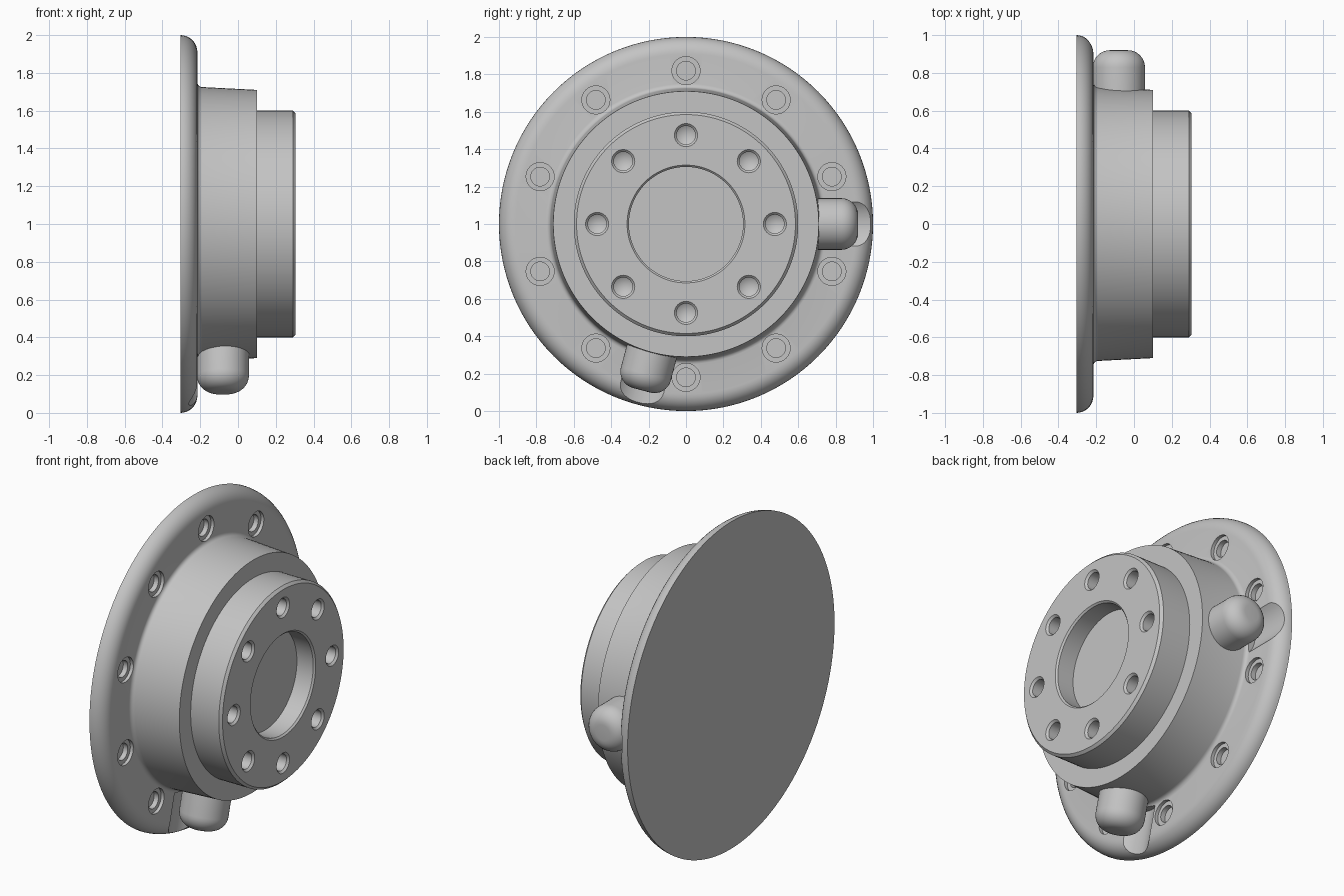
import bpy, bmesh
from math import sin, cos, pi, radians
from mathutils import Matrix, Vector

cube = bpy.data.objects.get("Cube")
if cube:
    bpy.data.objects.remove(cube)

grey = bpy.data.materials.new("machined grey")
grey.use_nodes = True
colour = (0.55, 0.55, 0.55, 1)
grey.diffuse_color = colour
grey.node_tree.nodes["Principled BSDF"].inputs["Base Color"].default_value = colour

CENTRE = Vector((0, 0, 1))
ALONG_X = Matrix.Rotation(pi / 2, 4, 'Y')   # local z becomes +x


def arc(h, r, radius, start, end, steps=8):
    """Rounded corner as (height, radius) points about centre (h, r)."""
    angles = [radians(start + (end - start) * i / steps) for i in range(steps + 1)]
    return [(h + radius * sin(a), r + radius * cos(a)) for a in angles]


def lathe(bm, profile, matrix, segments):
    """Spin (height, radius) points about local z, then place the result."""
    part = bmesh.new()
    verts = [part.verts.new((r, 0, h)) for h, r in profile]
    edges = [part.edges.new(pair) for pair in zip(verts, verts[1:])]
    bmesh.ops.spin(part, geom=verts + edges, cent=(0, 0, 0), axis=(0, 0, 1),
                   angle=2 * pi, steps=segments, use_merge=True)
    bmesh.ops.remove_doubles(part, verts=part.verts, dist=1e-5)
    bmesh.ops.recalc_face_normals(part, faces=part.faces)
    part.transform(matrix)
    mesh = bpy.data.meshes.new("part")
    part.to_mesh(mesh)
    part.free()
    bm.from_mesh(mesh)
    bpy.data.meshes.remove(mesh)


def make_object(name, bm):
    mesh = bpy.data.meshes.new(name)
    bm.to_mesh(mesh)
    bm.free()
    mesh.materials.append(grey)
    obj = bpy.data.objects.new(name, mesh)
    bpy.context.collection.objects.link(obj)
    return obj


def smooth(obj):
    bpy.ops.object.select_all(action='DESELECT')
    obj.select_set(True)
    bpy.context.view_layer.objects.active = obj
    bpy.ops.object.shade_smooth_by_angle(angle=radians(30))


def on_circle(x, radius, angle):
    return Matrix.Translation(CENTRE + Vector((x, radius * cos(angle), radius * sin(angle)))) @ ALONG_X


def radial(angle):
    """Local z points outward from the hub, at port height."""
    return (Matrix.Translation(CENTRE + Vector((-0.08, 0, 0)))
            @ Matrix.Rotation(angle - pi / 2, 4, 'X'))


# Flange, body and hub as one turned solid with a shallow bore
FACE, HUB = -0.215, 0.305
profile = [(-0.305, 0), (-0.305, 1.0)]
profile += arc(-0.305, 0.91, 0.09, 0, 90)
profile += arc(FACE + 0.025, 0.75, 0.025, 270, 180, 4)
profile += [(0.1, 0.71), (0.1, 0.6), (HUB - 0.015, 0.6), (HUB, 0.585),
            (HUB, 0.315), (HUB - 0.01, 0.305), (0.185, 0.305), (0.185, 0)]
profile = [(h, abs(r)) for h, r in profile]
bm = bmesh.new()
lathe(bm, profile, Matrix.Translation(CENTRE) @ ALONG_X, 128)
housing = make_object("flanged_housing", bm)

# Cutters: hub holes, counterbored flange holes and port relief grooves
PORTS = [0, radians(255)]
cut = bmesh.new()
for i in range(8):
    lathe(cut, [(-0.13, 0), (-0.1, 0.05), (-0.012, 0.05), (0, 0.062), (0.03, 0.062), (0.03, 0)],
          on_circle(HUB, 0.475, i * pi / 4), 32)
for i in range(10):
    lathe(cut, [(-0.05, 0), (-0.05, 0.05), (-0.02, 0.05), (-0.02, 0.075), (0.03, 0.075), (0.03, 0)],
          on_circle(FACE, 0.82, pi / 2 + i * pi / 5), 32)
for angle in PORTS:
    lathe(cut, [(0.735, 0), (0.735, 0.18), (1.1, 0.18), (1.1, 0)], radial(angle), 64)
cutter = make_object("hole_cutter", cut)
cutter.hide_render = True

boolean = housing.modifiers.new("holes", 'BOOLEAN')
boolean.operation = 'DIFFERENCE'
boolean.solver = 'EXACT'
boolean.object = cutter
bpy.ops.object.select_all(action='DESELECT')
bpy.context.view_layer.objects.active = housing
housing.select_set(True)
bpy.ops.object.modifier_apply(modifier=boolean.name)
bpy.data.objects.remove(cutter)
smooth(housing)

# Round-ended ports standing out of the body
for name, angle in zip(("side_port", "lower_port"), PORTS):
    bm = bmesh.new()
    lathe(bm, [(0.55, 0), (0.55, 0.138)] + arc(0.83, 0.048, 0.09, 0, 90) + [(0.92, 0)],
          radial(angle), 48)
    smooth(make_object(name, bm))
